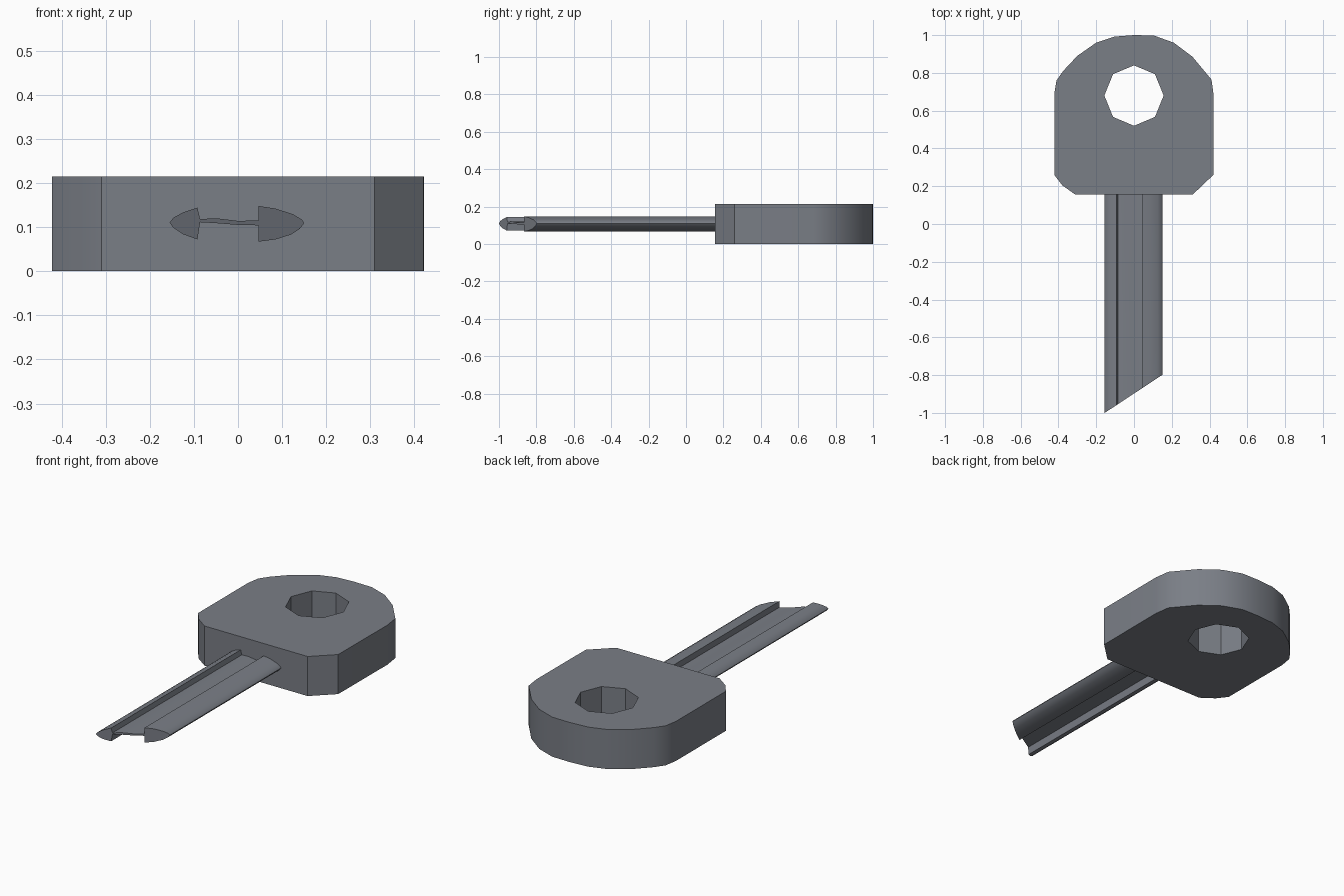
import bpy, bmesh, math

if "Cube" in bpy.data.objects:
    bpy.data.objects.remove(bpy.data.objects["Cube"])

steel = bpy.data.materials.new("grey steel")
steel.diffuse_color = (0.195, 0.21, 0.24, 1)
steel.use_nodes = True
steel.node_tree.nodes["Principled BSDF"].inputs["Base Color"].default_value = steel.diffuse_color


def prism(name, loops, start, end):
    """Fill 2D loops (inner loops become holes) and extrude between two mappings."""
    bm = bmesh.new()
    edges = []
    for loop in loops:
        vs = [bm.verts.new((a, b, 0)) for a, b in loop]
        edges += [bm.edges.new((vs[i], vs[(i + 1) % len(vs)])) for i in range(len(vs))]
    bmesh.ops.triangle_fill(bm, use_beauty=True, use_dissolve=False, edges=edges)
    base = list(bm.verts)
    res = bmesh.ops.extrude_face_region(bm, geom=list(bm.faces), use_keep_orig=True)
    top = [g for g in res["geom"] if isinstance(g, bmesh.types.BMVert)]
    for v in base:
        v.co = start(v.co.x, v.co.y)
    for v in top:
        v.co = end(v.co.x, v.co.y)
    bmesh.ops.recalc_face_normals(bm, faces=bm.faces)
    me = bpy.data.meshes.new(name)
    bm.to_mesh(me)
    bm.free()
    me.materials.append(steel)
    ob = bpy.data.objects.new(name, me)
    bpy.context.collection.objects.link(ob)
    bpy.ops.object.select_all(action='DESELECT')
    ob.select_set(True)
    bpy.context.view_layer.objects.active = ob
    bpy.ops.object.shade_smooth_by_angle(angle=math.radians(32))
    return ob


# Key head with an eight-sided ring hole
head = [(-0.31, 0.155), (0.31, 0.155), (0.42, 0.26), (0.422, 0.68), (0.41, 0.765),
        (0.31, 0.885), (0.21, 0.96), (0.105, 0.998), (0, 1.0), (-0.105, 0.992),
        (-0.2, 0.96), (-0.3, 0.89), (-0.375, 0.81), (-0.41, 0.76), (-0.422, 0.69),
        (-0.422, 0.26), (-0.38, 0.205)]
hole = [(0.157 * math.sin(i * math.pi / 4), 0.68 + 0.16 * math.cos(i * math.pi / 4))
        for i in range(8)]
prism("key_head", [head, hole], lambda x, y: (x, y, 0), lambda x, y: (x, y, 0.215))

# Grooved blade: two lobes joined by a thin web, cut off at a slant
blade = [(-0.155, 0.11), (-0.147, 0.121), (-0.125, 0.133), (-0.092, 0.144),
         (-0.086, 0.118), (-0.05, 0.12), (0.0, 0.114), (0.046, 0.115),
         (0.046, 0.148), (0.085, 0.142), (0.125, 0.129), (0.145, 0.117), (0.15, 0.109),
         (0.14, 0.096), (0.12, 0.083), (0.085, 0.072), (0.046, 0.067),
         (0.046, 0.104), (0.0, 0.105), (-0.05, 0.109), (-0.086, 0.111),
         (-0.092, 0.072), (-0.125, 0.084), (-0.147, 0.099)]
prism("key_blade", [blade], lambda x, z: (x, 0.156, z),
      lambda x, z: (x, -1 + 0.66 * (x + 0.155), z))
